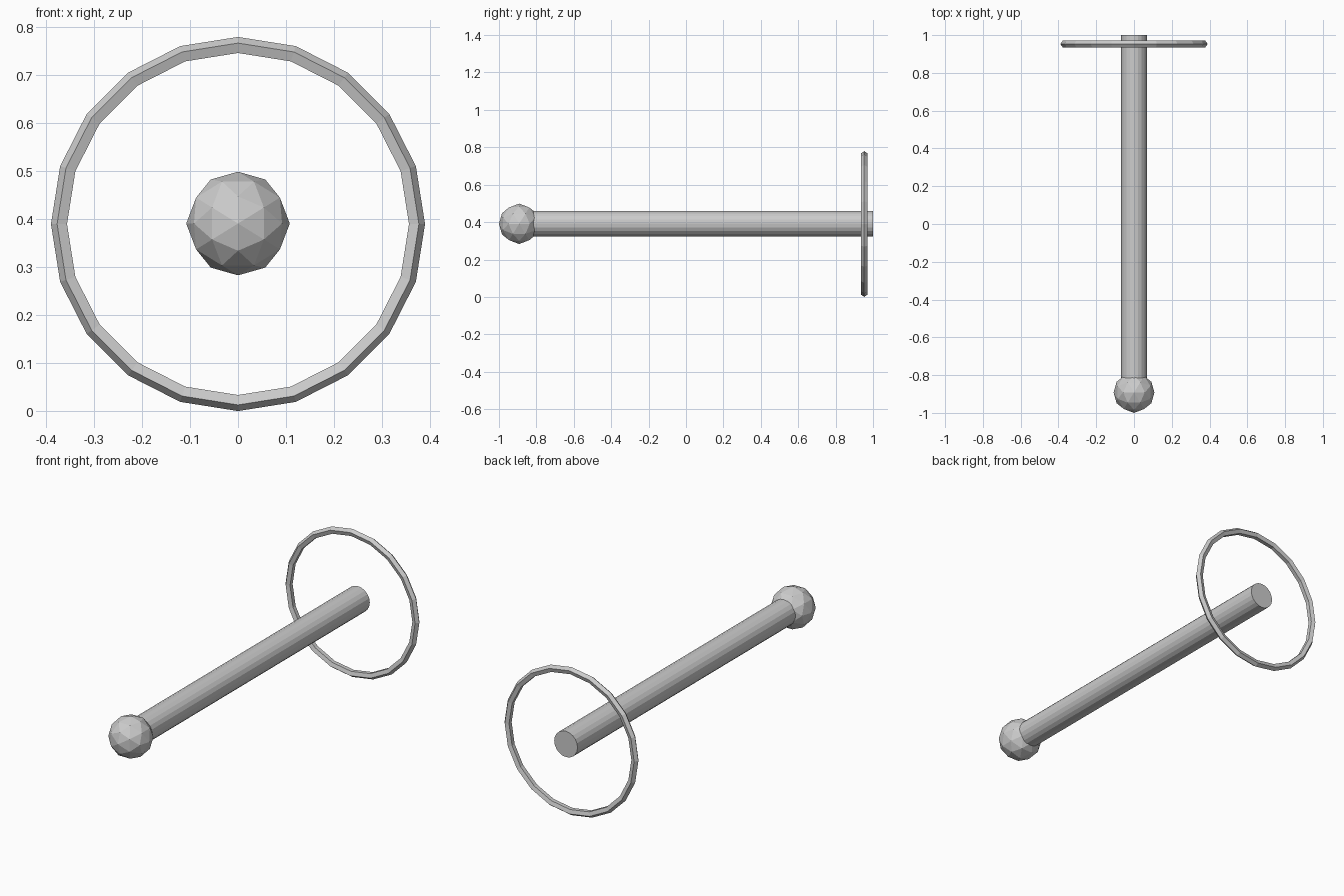
import bpy
from math import radians

if "Cube" in bpy.data.objects:
    bpy.data.objects.remove(bpy.data.objects["Cube"])

CENTRE_Z = 0.39

# Rod along the y axis
y0, y1 = -0.83, 1.0
bpy.ops.mesh.primitive_cylinder_add(
    vertices=20, radius=0.068, depth=y1 - y0,
    location=(0, (y0 + y1) / 2, CENTRE_Z + 0.002), rotation=(radians(90), 0, 0))
bpy.context.object.name = "rod"

# Faceted ball on the front end, turned so edge midpoints lie on the axes
bpy.ops.mesh.primitive_ico_sphere_add(
    subdivisions=2, radius=0.108,
    location=(0, -0.892, CENTRE_Z + 0.001), rotation=(0, radians(-31.7175), 0))
bpy.context.object.name = "ball_tip"

# Thin hoop around the back end, with a five-sided section
bpy.ops.mesh.primitive_torus_add(
    major_segments=20, minor_segments=5,
    major_radius=0.3715, minor_radius=0.0185,
    location=(0, 0.953, CENTRE_Z), rotation=(radians(90), 0, 0))
bpy.context.object.name = "hoop"
